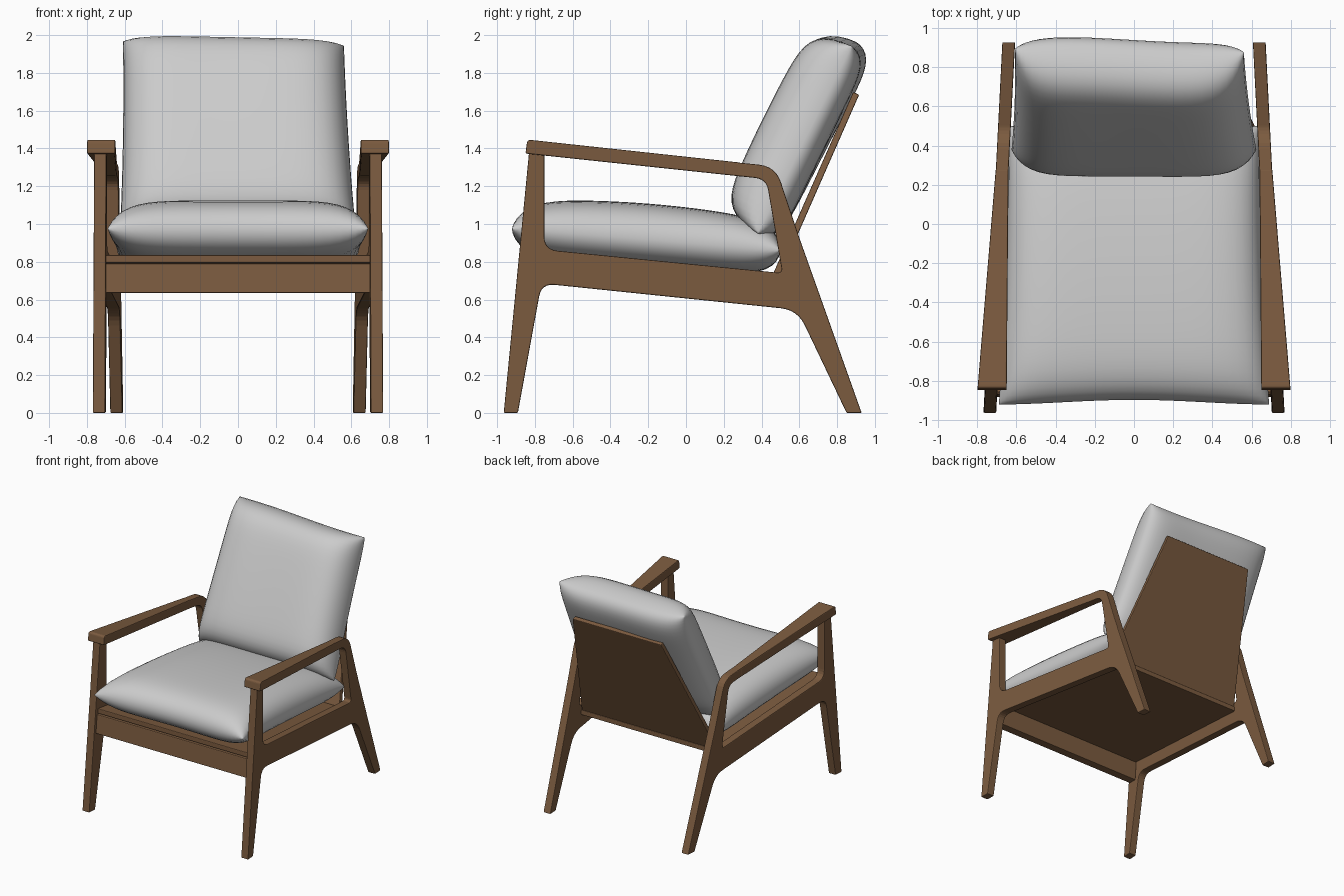
import bpy, bmesh, math
from mathutils import Vector

cube = bpy.data.objects.get("Cube")
if cube:
    bpy.data.objects.remove(cube)


def material(name, rgb):
    m = bpy.data.materials.new(name)
    m.use_nodes = True
    m.diffuse_color = (*rgb, 1)
    m.node_tree.nodes["Principled BSDF"].inputs["Base Color"].default_value = (*rgb, 1)
    return m


WOOD = material("walnut wood", (0.2, 0.105, 0.05))
FABRIC = material("light grey fabric", (0.6, 0.6, 0.6))


def add_object(name, bm, mat):
    bmesh.ops.recalc_face_normals(bm, faces=bm.faces)
    mesh = bpy.data.meshes.new(name)
    bm.to_mesh(mesh)
    bm.free()
    mesh.materials.append(mat)
    obj = bpy.data.objects.new(name, mesh)
    bpy.context.collection.objects.link(obj)
    return obj


def rounded(points, steps=6):
    """Replace each (y, z, radius) corner by a short curve."""
    out = []
    for i, (y, z, r) in enumerate(points):
        c = Vector((y, z))
        if not r:
            out.append(c)
            continue
        a = c + (Vector(points[i - 1][:2]) - c).normalized() * r
        b = c + (Vector(points[(i + 1) % len(points)][:2]) - c).normalized() * r
        for k in range(steps + 1):
            t = k / steps
            out.append(a * (1 - t) ** 2 + c * 2 * t * (1 - t) + b * t * t)
    return out


def board(name, outline, inner, outer, bevel=0.006, mirror=False):
    """Side outline in y and z, spanning x from inner(y, z) to outer(y, z)."""
    bm = bmesh.new()
    pts = rounded(outline)
    sides = [[bm.verts.new((f(*p), *p)) for p in pts] for f in (inner, outer)]
    for ring in sides:
        bm.faces.new(ring)
    for i in range(len(pts)):
        j = (i + 1) % len(pts)
        bm.faces.new((sides[0][i], sides[0][j], sides[1][j], sides[1][i]))
    obj = add_object(name, bm, WOOD)
    mod = obj.modifiers.new("soft edges", "BEVEL")
    mod.width, mod.segments, mod.limit_method = bevel, 2, "ANGLE"
    mod.angle_limit = math.radians(40)
    if mirror:
        obj.modifiers.new("both sides", "MIRROR")
    return obj


def cushion(name, start, end, half_width, over, under, warp, n=28):
    """Pillow along a line in y and z; over and under give its thickness at v."""
    bm = bmesh.new()
    a, b = Vector((0, *start)), Vector((0, *end))
    along = (b - a).normalized()
    normal = Vector((1, 0, 0)).cross(along)
    steps = [math.sin(math.pi / 2 * (2 * i / n - 1)) for i in range(n + 1)]

    def sheet(sign, thick, rim):
        grid = {}
        for i, u in enumerate(steps):
            for j, v in enumerate(steps):
                if rim and (i in (0, n) or j in (0, n)):
                    grid[i, j] = rim[i, j]
                    continue
                puff = max(0, (1 - u ** 6) * (1 - v ** 8)) ** 0.5
                p = a.lerp(b, (v + 1) / 2) + normal * sign * thick(v) * puff
                p.x = u * half_width(v)
                grid[i, j] = bm.verts.new(p + Vector(warp(u, v)))
        for i in range(n):
            for j in range(n):
                bm.faces.new((grid[i, j], grid[i + 1, j],
                              grid[i + 1, j + 1], grid[i, j + 1]))
        return grid

    rim = sheet(1, over, None)
    sheet(-1, under, rim)
    for f in bm.faces:
        f.smooth = True
    return add_object(name, bm, FABRIC)


# Side frames: front leg, seat rail and back leg bending into the arm
def lean(y):
    return 0.687 - 0.051 * y


board("side_frames",
      [(-0.965, 0, 0), (-0.89, 0, 0), (-0.765, 0.685, 0.07), (0.59, 0.545, 0.09),
       (0.85, 0, 0), (0.93, 0, 0), (0.59, 0.955, 0.1), (0.475, 1.305, 0.09),
       (0.25, 1.328, 0), (0.25, 1.256, 0), (0.425, 1.238, 0.06), (0.51, 0.74, 0.03),
       (-0.75, 0.865, 0.07), (-0.75, 1.39, 0), (-0.83, 1.39, 0)],
      lambda y, z: lean(y) - 0.0325, lambda y, z: lean(y) + 0.0325, mirror=True)

# Armrests widen towards the front
board("armrests",
      [(-0.85, 1.373, 0.01), (-0.84, 1.447, 0.02), (0.28, 1.326, 0), (0.28, 1.253, 0)],
      lambda y, z: 0.641 - 0.008 * (y - 0.28),
      lambda y, z: 0.706 - 0.083 * (y - 0.28), mirror=True)

# Front rail, seat board and back panel
board("front_rail",
      [(-0.885, 0.635, 0), (-0.815, 0.635, 0), (-0.80, 0.79, 0), (-0.87, 0.79, 0)],
      lambda y, z: -0.70, lambda y, z: 0.70)
board("seat_board",
      [(-0.86, 0.795, 0), (-0.86, 0.836, 0), (0.49, 0.70, 0), (0.49, 0.66, 0)],
      lambda y, z: 0.03 - lean(y), lambda y, z: lean(y) - 0.03)


def panel_width(z):
    return 0.63 - 0.22 * (z - 0.69)


board("back_panel",
      [(0.445, 0.70, 0), (0.48, 0.69, 0), (0.917, 1.685, 0), (0.885, 1.698, 0)],
      lambda y, z: -panel_width(z), lambda y, z: panel_width(z))

# Cushions
cushion("seat_cushion", (-0.91, 0.975), (0.5, 0.86),
        lambda v: 0.665 - 0.025 * v - 0.012 * (1 - v * v),
        lambda v: 0.145 + 0.045 * (1 - v * v), lambda v: 0.14,
        lambda u, v: (0, 0.012 * math.cos(3 * u) * (v < 0) * v * v, 0))
cushion("back_cushion", (0.38, 0.95), (0.885, 1.955),
        lambda v: 0.605 - 0.02 * v - 0.008 * (1 - v * v),
        lambda v: 0.225 + 0.02 * (1 - v * v), lambda v: 0.12,
        lambda u, v: (-0.012 * (v + 1), 0.015 * math.sin(-2.5 * u) * (v + 1) / 2,
                      -0.012 * u * (v + 1) / 2))
